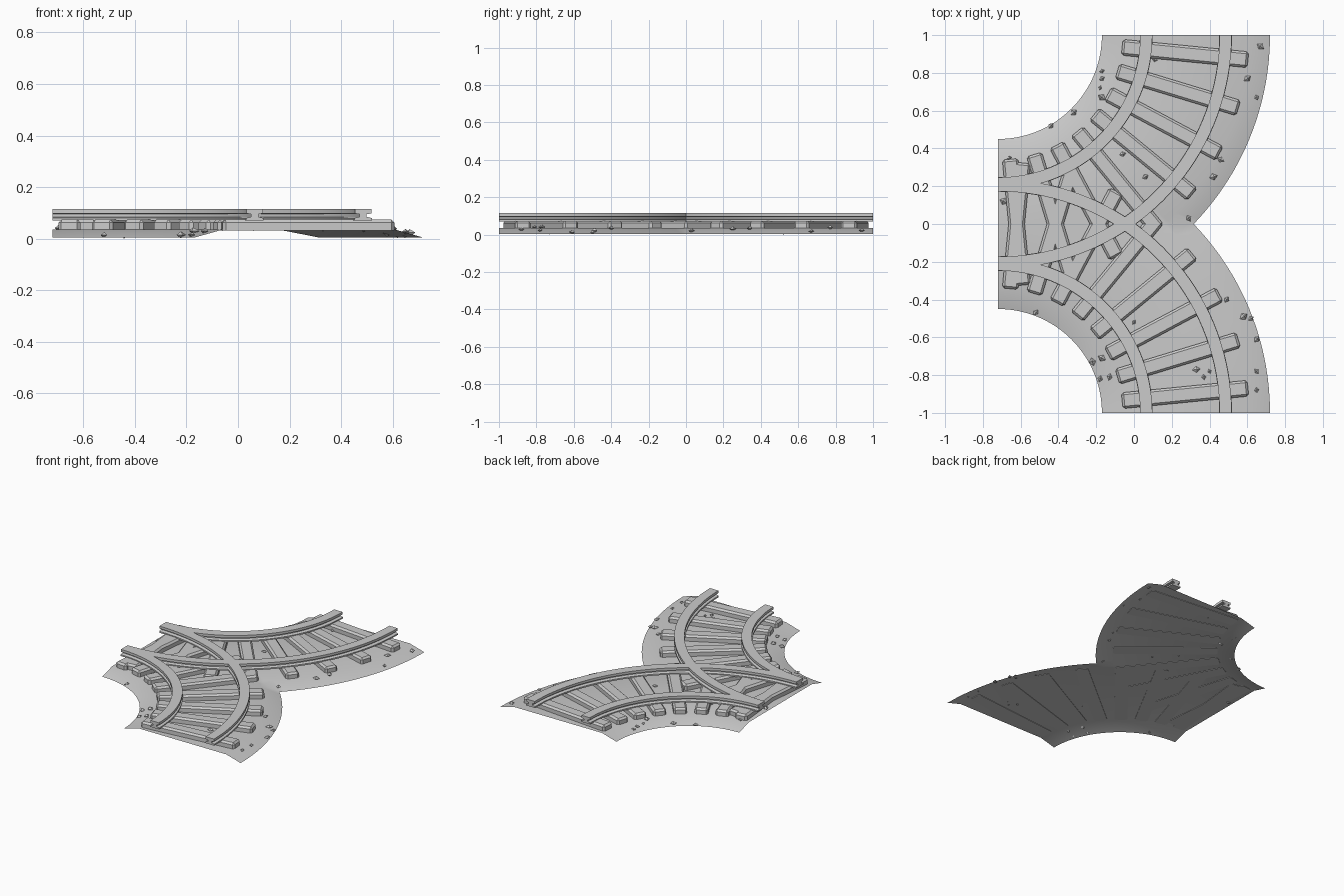
import bpy, bmesh, random
from math import sin, cos, pi, hypot
from mathutils import Vector, Matrix

random.seed(4)
if "Cube" in bpy.data.objects:
    bpy.data.objects.remove(bpy.data.objects["Cube"])

CX, CY = -0.72, 1.0          # centre of the track curve
GROUND, EDGE = 0.035, 0.004  # ballast heights
R_IN, R_OUT, SLOPE = 0.55, 1.44, 0.11
TIES = 8

grey = bpy.data.materials.new("stone grey")
grey.use_nodes = True
colour = (0.6, 0.6, 0.6, 1)
grey.diffuse_color = colour
grey.node_tree.nodes["Principled BSDF"].inputs["Base Color"].default_value = colour


def finish(bm, name, mirror=True, smooth=False):
    bmesh.ops.recalc_face_normals(bm, faces=bm.faces)
    mesh = bpy.data.meshes.new(name)
    bm.to_mesh(mesh)
    bm.free()
    mesh.materials.append(grey)
    obj = bpy.data.objects.new(name, mesh)
    bpy.context.collection.objects.link(obj)
    if smooth:
        bpy.ops.object.select_all(action='DESELECT')
        obj.select_set(True)
        bpy.context.view_layer.objects.active = obj
        bpy.ops.object.shade_smooth_by_angle(angle=0.5)
    if mirror:
        mod = obj.modifiers.new("Mirror", 'MIRROR')
        mod.use_axis = (False, True, False)
    return obj


def polar(r, a, z):
    return Vector((CX + r * cos(a), CY - r * sin(a), z))


def sweep(profile, closed, steps=36):
    """Carry a (radius, height) profile round the quarter curve."""
    bm = bmesh.new()
    rings = [[bm.verts.new(polar(r, pi / 2 * i / steps, z)) for r, z in profile]
             for i in range(steps + 1)]
    n = len(profile)
    for a, b in zip(rings, rings[1:]):
        for j in range(n if closed else n - 1):
            k = (j + 1) % n
            bm.faces.new((a[j], a[k], b[k], b[j]))
    if closed:
        bm.faces.new(rings[0])
        bm.faces.new(rings[-1])
    return bm


# Ballast bed: a thin arched sheet cut on the centre line and mirrored
bed = sweep([(R_IN, EDGE), (R_IN + SLOPE, GROUND), (1.0, GROUND),
             (R_OUT - SLOPE, GROUND), (R_OUT, EDGE)], False)
bmesh.ops.bisect_plane(bed, geom=bed.verts[:] + bed.edges[:] + bed.faces[:],
                       plane_co=(0, 0, 0), plane_no=(0, 1, 0), clear_inner=True)
for f in bed.faces:
    f.normal_update()
finish(bed, "ballast_bed", smooth=True)

# Rails: foot, web and head
half = [(0.034, 0.07), (0.034, 0.08), (0.014, 0.085), (0.014, 0.095),
        (0.032, 0.098), (0.032, 0.115)]
for name, radius in (("inner_rails", 0.785), ("outer_rails", 1.205)):
    section = [(radius + w, z) for w, z in half]
    section += [(radius - w, z) for w, z in reversed(half)]
    finish(sweep(section, True), name, smooth=True)

# Sleepers: chamfered beams set radially
bm = bmesh.new()
for i in range(TIES):
    a = (i + 0.5) * pi / 2 / TIES
    place = (Matrix.Translation(polar(0.995, a, 0.053)) @ Matrix.Rotation(-a, 4, 'Z')
             @ Matrix.Diagonal((0.67, 0.085, 0.042, 1)))
    beam = bmesh.ops.create_cube(bm, size=1, matrix=place)["verts"]
    edges = {e for v in beam for e in v.link_edges
             if any(w.co.z > 0.06 for w in e.verts)}
    bmesh.ops.bevel(bm, geom=list(edges), offset=0.012, segments=1,
                    affect='EDGES', profile=0.5)
finish(bm, "sleepers")

# Loose stones lying on the ballast
spots = [(-.17, .81), (-.17, .77), (-.18, .72), (-.17, .67), (-.32, .59), (-.44, .52),
         (-.66, .35), (.11, .87), (.67, .94), (.6, .77), (.65, .67), (.46, .34),
         (.42, .25), (.29, .03), (.06, .25), (-.06, .37), (-.69, .12), (-.52, -.47),
         (-.22, -.73), (-.17, -.71), (-.18, -.82), (-.13, -.81), (0, -.52), (.33, -.77),
         (.4, -.78), (.37, -.81), (.49, -.4), (.58, -.49), (.62, -.5), (.65, -.61),
         (.65, -.78), (.65, -.88)]
bm = bmesh.new()
for x, y in spots:
    r = hypot(x - CX, abs(y) - CY)
    rise = min(1, (r - R_IN) / SLOPE, (R_OUT - r) / SLOPE)
    z = EDGE + (GROUND - EDGE) * max(rise, 0) + 0.006
    size = random.uniform(0.012, 0.024)
    place = (Matrix.Translation((x, y, z)) @ Matrix.Rotation(random.uniform(0, pi), 4, 'Z')
             @ Matrix.Diagonal((size, size * 0.8, size * 0.6, 1)))
    tip = [bm.verts.new(place @ Vector(p)) for p in
           ((1, 0, 0), (0, 1, 0), (-1, 0, 0), (0, -1, 0), (0.2, 0, 1), (0, 0.2, -1))]
    for j in range(4):
        for pole in tip[4:]:
            bm.faces.new((tip[j], tip[(j + 1) % 4], pole))
low = min(v.co.z for v in bm.verts)
for v in bm.verts:
    v.co.z = max(v.co.z, 0)
finish(bm, "loose_stones", mirror=False)
